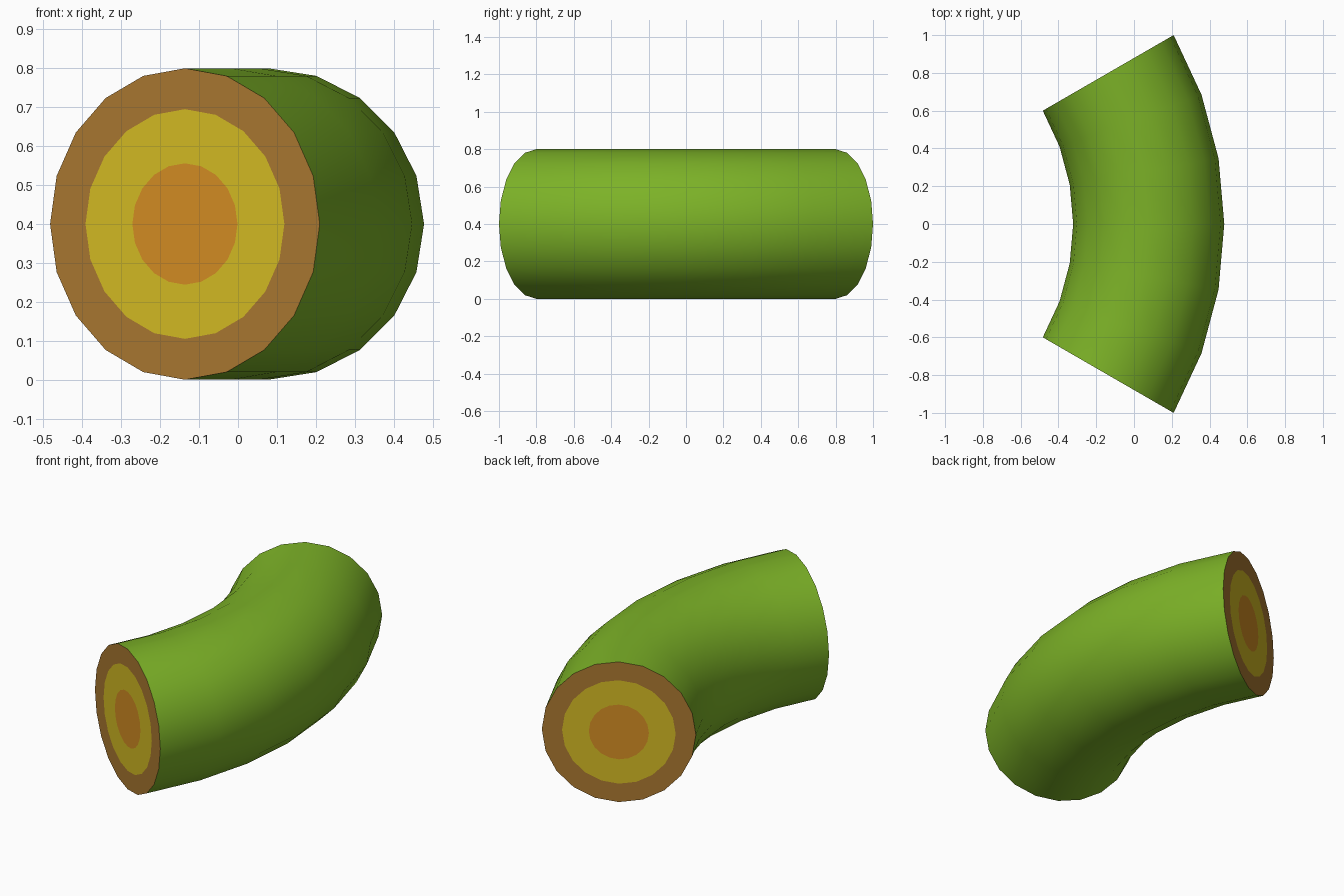
import bpy, bmesh, math
from mathutils import Matrix, Vector

if "Cube" in bpy.data.objects:
    bpy.data.objects.remove(bpy.data.objects["Cube"])

BEND_R, TUBE_R = 1.6, 0.4       # bend radius, tube radius
SIDES, STEPS = 20, 6
ARC = math.radians(60)
CENTRE = Vector((-1.522, 0, 0.4))  # centre of the bend


def material(name, r, g, b):
    lin = lambda c: ((c / 255 + 0.055) / 1.055) ** 2.4
    m = bpy.data.materials.new(name)
    m.diffuse_color = (lin(r), lin(g), lin(b), 1)
    m.use_nodes = True
    m.node_tree.nodes["Principled BSDF"].inputs["Base Color"].default_value = m.diffuse_color
    return m


bm = bmesh.new()

# Rings of the tube, swept around the bend centre
rings = []
for i in range(STEPS + 1):
    turn = Matrix.Rotation(-ARC / 2 + ARC * i / STEPS, 3, 'Z')
    ring = []
    for k in range(SIDES):
        a = math.tau * k / SIDES
        p = Vector((BEND_R + TUBE_R * math.cos(a), 0, TUBE_R * math.sin(a)))
        ring.append(bm.verts.new(CENTRE + turn @ p))
    rings.append(ring)

# Green skin
for r0, r1 in zip(rings, rings[1:]):
    for k in range(SIDES):
        n = (k + 1) % SIDES
        bm.faces.new((r0[k], r1[k], r1[n], r0[n])).smooth = True

# Cut ends: brown rim, yellow ring, orange core made by insetting
caps = [bm.faces.new(rings[0]), bm.faces.new(rings[-1][::-1])]
bmesh.ops.recalc_face_normals(bm, faces=bm.faces[:])
shrink = math.cos(math.pi / SIDES)
for cap in caps:
    for edge in cap.edges:
        edge.smooth = False
    cap.smooth = False
    for index, (outer, inner) in enumerate(((0.4, 0.295), (0.295, 0.156)), 1):
        rim = bmesh.ops.inset_individual(bm, faces=[cap], thickness=(outer - inner) * shrink,
                                         use_even_offset=True)["faces"]
        for f in rim:
            f.material_index = index
            f.smooth = False
    cap.material_index = 3

mesh = bpy.data.meshes.new("bent_stem")
bm.to_mesh(mesh)
bm.free()
for m in (material("leaf green", 124, 178, 39), material("bark brown", 172, 121, 49),
          material("yellow flesh", 214, 189, 36), material("orange core", 214, 143, 36)):
    mesh.materials.append(m)
bpy.context.collection.objects.link(bpy.data.objects.new("bent_stem", mesh))
